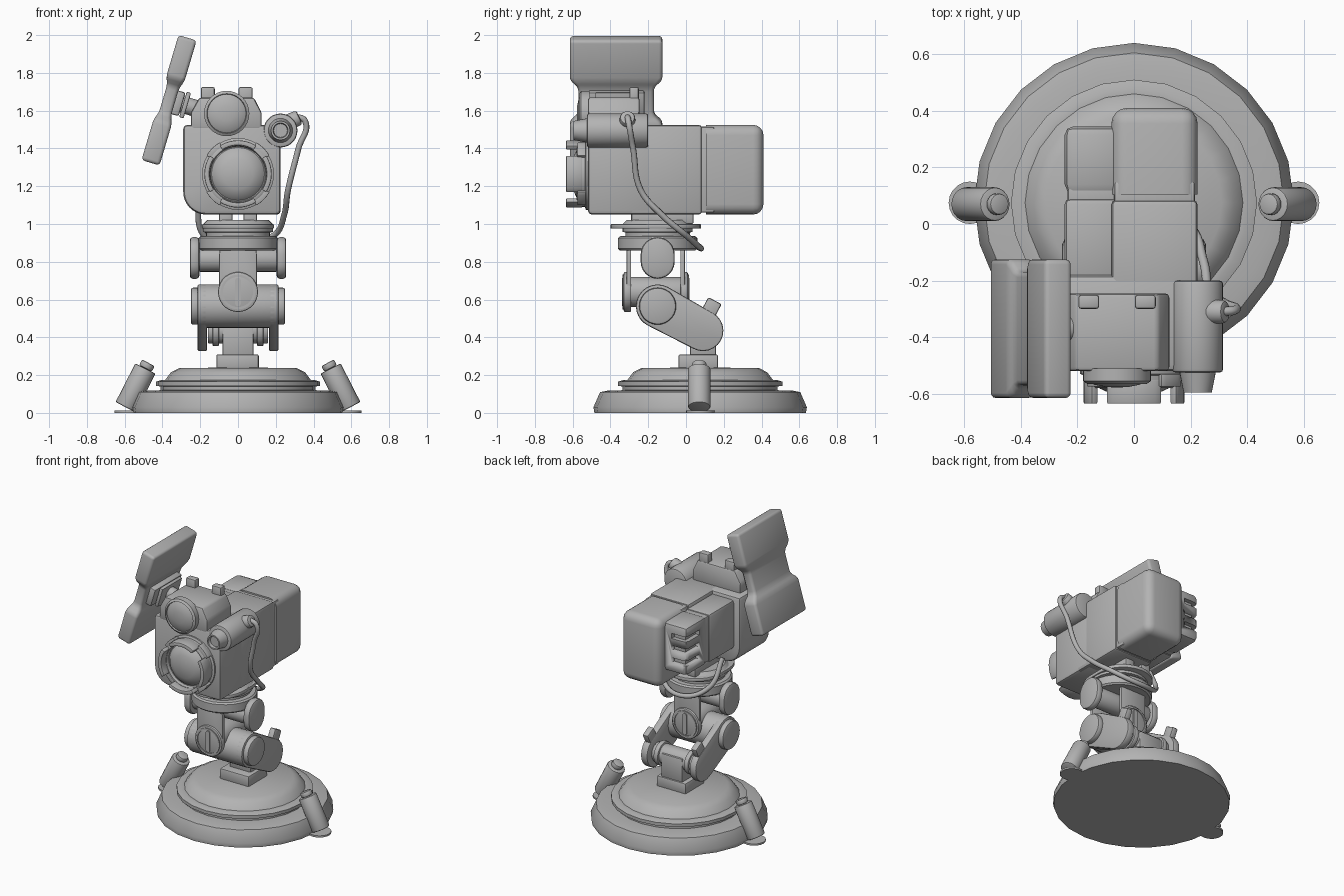
import bpy, bmesh, math
from mathutils import Vector, Matrix

if "Cube" in bpy.data.objects:
    bpy.data.objects.remove(bpy.data.objects["Cube"])

GREY = (0.45, 0.45, 0.45, 1)
mat = bpy.data.materials.new("plain grey")
mat.use_nodes = True
mat.diffuse_color = GREY
mat.node_tree.nodes["Principled BSDF"].inputs["Base Color"].default_value = GREY


def activate(obj):
    bpy.ops.object.select_all(action='DESELECT')
    obj.select_set(True)
    bpy.context.view_layer.objects.active = obj


def finish(name, bm, bevel=0, angle=35, segs=2, keep=None, matrix=None):
    """Bevel the sharp edges, then turn the bmesh into a shaded object."""
    bmesh.ops.recalc_face_normals(bm, faces=bm.faces)
    if bevel:
        edges = [e for e in bm.edges if e.calc_face_angle(0) > math.radians(angle)
                 and not (keep and keep(e))]
        bmesh.ops.bevel(bm, geom=edges, offset=bevel, segments=segs,
                        profile=0.5, affect='EDGES', clamp_overlap=True)
    if matrix:
        bm.transform(matrix)
    mesh = bpy.data.meshes.new(name)
    bm.to_mesh(mesh)
    bm.free()
    mesh.materials.append(mat)
    obj = bpy.data.objects.new(name, mesh)
    bpy.context.collection.objects.link(obj)
    activate(obj)
    bpy.ops.object.shade_smooth_by_angle(angle=math.radians(40))
    return obj


def box(name, x, y, z, bevel=0.01, tilt=None, **kw):
    """Box from ranges; tilt = (angle, axis) about its own centre."""
    c = Vector((sum(x) / 2, sum(y) / 2, sum(z) / 2))
    size = (x[1] - x[0], y[1] - y[0], z[1] - z[0], 1)
    bm = bmesh.new()
    bmesh.ops.create_cube(bm, size=1, matrix=Matrix.Diagonal(size))
    m = Matrix.Translation(c)
    if tilt:
        m = m @ Matrix.Rotation(math.radians(tilt[0]), 4, tilt[1])
    return finish(name, bm, bevel, matrix=m, **kw)


def prism(name, pts, axis, lo, hi, bevel=0.01, **kw):
    """Extrude a flat outline along one axis."""
    place = {'x': lambda a, b, h: (h, a, b), 'y': lambda a, b, h: (a, h, b),
             'z': lambda a, b, h: (a, b, h)}[axis]
    bm = bmesh.new()
    ends = [[bm.verts.new(place(a, b, h)) for a, b in pts] for h in (lo, hi)]
    for ring in ends:
        bm.faces.new(ring)
    for i in range(len(pts)):
        j = (i + 1) % len(pts)
        bm.faces.new((ends[0][i], ends[0][j], ends[1][j], ends[1][i]))
    return finish(name, bm, bevel, **kw)


def lathe(name, prof, origin, axis=(0, 0, 1), seg=28, bevel=0):
    """Turn a (radius, height) profile about an axis."""
    bm = bmesh.new()
    vs = [bm.verts.new((r, 0, h)) for r, h in prof]
    es = [bm.edges.new(p) for p in zip(vs, vs[1:])]
    bmesh.ops.spin(bm, geom=vs + es, cent=(0, 0, 0), axis=(0, 0, 1),
                   angle=math.tau, steps=seg, use_merge=True)
    bmesh.ops.remove_doubles(bm, verts=bm.verts, dist=0.0001)
    axis = Vector(axis)
    rot = Matrix() if axis.z == 1 else axis.to_track_quat('Z', 'Y').to_matrix().to_4x4()
    return finish(name, bm, bevel, matrix=Matrix.Translation(origin) @ rot)


def cyl(name, p0, p1, r0, r1=None, bevel=0.008, seg=28):
    d = Vector(p1) - Vector(p0)
    prof = [(0, 0), (r0, 0), (r1 or r0, d.length), (0, d.length)]
    return lathe(name, prof, p0, d.normalized(), seg, bevel)


def arc(c, r, a0, a1, n=12):
    return [(c[0] + r * math.cos(math.radians(a0 + (a1 - a0) * i / n)),
             c[1] + r * math.sin(math.radians(a0 + (a1 - a0) * i / n))) for i in range(n + 1)]


def capsule(c0, c1, r0, r1):
    a = math.degrees(math.atan2(c1[1] - c0[1], c1[0] - c0[0]))
    return arc(c0, r0, a + 90, a + 270) + arc(c1, r1, a - 90, a + 90)


# Round base with stepped rim and dome
lathe("base", [(0, 0), (.56, 0), (.565, .03), (.53, .11), (.49, .118), (.41, .12), (.41, .14),
               (.435, .143), (.435, .165), (.405, .175), (.385, .175), (.355, .215),
               (.31, .238), (0, .24)], (0, .075, 0), seg=24)
box("pedestal", (-.115, .11), (-.04, .17), (.23, .31))
box("pedestal_column", (-.083, .083), (.02, .16), (.3, .47))

# Side feet
for s, side in ((1, "left"), (-1, "right")):
    cyl(side + "_foot_pad", (s * .58, .075, 0), (s * .58, .075, .012), .075, bevel=0, seg=20)
    cyl(side + "_foot_tube", (s * .595, .07, .03), (s * .49, .07, .235), .06, seg=20)
    cyl(side + "_foot_cap", (s * .49, .07, .235), (s * .474, .07, .265), .038, seg=20)

# Lower arm: two side links between two cross barrels
LOW, ELBOW = (.09, .435), (-.15, .565)
cyl("lower_barrel", (-.16, *LOW), (.16, *LOW), .068)
cyl("elbow_barrel", (-.2, *ELBOW), (.2, *ELBOW), .115)
for s, side in ((1, "left"), (-1, "right")):
    prism(side + "_lower_link", capsule(ELBOW, LOW, .115, .108), 'x', s * .163, s * .215)
    cyl(side + "_elbow_cap", (s * .2, *ELBOW), (s * .25, *ELBOW), .098, bevel=.012)
    cyl(side + "_barrel_ring", (s * .1, *LOW), (s * .135, *LOW), .082)
    box(side + "_link_tab", sorted((s * .165, s * .21)), (.09, .17), (.5, .6), tilt=(-28, 'X'))

# Upper arm: front and rear plates with slotted pivots
cyl("pivot_shaft", (0, -.3, .64), (0, 0, .64), .08)
for y0, y1, side in ((-.29, -.315, "front"), (-.03, -.005, "rear")):
    out = .015 if y1 > y0 else -.015
    prism(side + "_upper_plate", capsule((0, .64), (0, .835), .1, .1), 'y', y0, y1, .006)
    cyl(side + "_pivot_cap", (0, y0, .64), (0, y1 + out, .64), .106)
    lathe(side + "_pivot_ring", [(.08, 0), (.08, .007), (.092, .007), (.092, 0)],
          (0, y1 + out, .64), (0, out / .015, 0))
    prism(side + "_pivot_slot", capsule((0, .58), (0, .7), .015, .015), 'y',
          y1, y1 + out * 1.5, 0)

# Shoulder cross barrel
cyl("shoulder_barrel", (-.21, -.15, .815), (.21, -.15, .815), .068)
for s, side in ((1, "left"), (-1, "right")):
    prism(side + "_shoulder_cap", capsule((-.15, .8), (-.15, .84), .09, .09),
          'x', s * .205, s * .255, .015)

# Turntable under the body
lathe("turntable", [(0, .86), (.2, .86), (.21, .87), (.21, .925), (.2, .935), (.17, .937), (.17, .955),
                    (.185, .958), (.185, 1), (.165, 1.02), (0, 1.02)], (0, -.15, 0))
prism("turntable_plate", capsule((0, -.21), (0, -.11), .19, .19), 'z', .975, 1, .006)
for s, side in ((1, "left"), (-1, "right")):
    box(side + "_body_rail", sorted((s * .03, s * .1)), (-.29, .04), (1, 1.07))

# Body: wide front housing, long main case, rear case behind a seam
prism("front_housing", [(.225, 1.05), (.225, 1.525), (-.29, 1.525)]
      + arc((-.17, 1.17), .12, 180, 270, 8), 'y', -.52, -.18, .022)
box("main_case", (-.08, .225), (-.3, .085), (1.05, 1.525), .018)
box("case_seam", (-.07, .215), (.05, .15), (1.06, 1.515))
box("rear_case", (-.08, .225), (.105, .41), (1.05, 1.525), .055, segs=4,
    keep=lambda e: all(v.co.y < 0 for v in e.verts))

# Side pod with three wrapped vent slots
box("pod_front", (-.245, -.05), (-.2, .09), (1.16, 1.5), .02)
box("pod_seam", (-.235, -.05), (.05, .15), (1.17, 1.49))
pod = box("pod_rear", (-.245, -.05), (.11, .345), (1.16, 1.5), .03)
L_SLOT = [(-.3, .4), (-.13, .4), (-.13, .315), (-.215, .315), (-.215, .2), (-.3, .2)]
for z in (1.25, 1.335, 1.42):
    cutter = prism("slot_cutter", L_SLOT, 'z', z - .018, z + .018, 0)
    cutter.hide_render = True
    mod = pod.modifiers.new("slot", 'BOOLEAN')
    mod.operation, mod.object, mod.solver = 'DIFFERENCE', cutter, 'EXACT'
    activate(pod)
    bpy.ops.object.modifier_apply(modifier=mod.name)
    bpy.data.objects.remove(cutter)

# Main lens with a four-part guard
FRONT = (0, -1, 0)
lathe("main_lens_tube", [(0, 0), (.19, 0), (.19, .02), (.175, .025), (.175, .06), (.16, .07),
                         (.15, .07), (.145, .05), (.14, .05), (.12, .072), (.08, .09),
                         (0, .1)], (0, -.51, 1.265), FRONT, 36)
for i in range(4):
    a = i * 90
    prism("lens_guard_%d" % (i + 1), arc((0, 1.265), .178, a - 33, a + 33, 8)
          + arc((0, 1.265), .152, a + 33, a - 33, 8), 'y', -.55, -.635, .005)
    prism("lens_rim_%d" % (i + 1), arc((0, 1.265), .193, a + 30, a + 60, 5)
          + arc((0, 1.265), .155, a + 60, a + 30, 5), 'y', -.53, -.575, .004)

# Sight block on top with its small lens
prism("sight_block", [(-.25, 1.5), (-.25, 1.59), (-.205, 1.67), (.085, 1.67),
                      (.125, 1.59), (.125, 1.5)], 'y', -.52, -.245, .015, angle=20)
for x in (-.16, .04):
    box("sight_button", (x - .037, x + .037), (-.3, -.25), (1.64, 1.725))
lathe("sight_lens", [(0, 0), (.12, 0), (.12, .045), (.105, .055), (.102, .045),
                     (.08, .058), (.04, .066), (0, .068)], (-.06, -.51, 1.585), FRONT, 32)

# Side lamp
cyl("lamp_tube", (.225, -.2, 1.495), (.225, -.525, 1.495), .09, bevel=.012)
lathe("lamp_nose", [(0, 0), (.065, 0), (.05, .075), (.04, .075), (.036, .055), (0, .055)],
      (.225, -.52, 1.495), FRONT)
cyl("cable_socket", (.25, -.31, 1.53), (.325, -.31, 1.565), .045, .04, bevel=.012)

# Cable looping from the lamp behind the turntable to the far side
curve = bpy.data.curves.new("cable", 'CURVE')
curve.dimensions = '3D'
curve.bevel_depth, curve.bevel_resolution, curve.resolution_u = .016, 2, 8
PATH = [(.3, -.31, 1.57), (.355, -.305, 1.545), (.32, -.28, 1.4), (.265, -.24, 1.18),
        (.245, -.13, 1.05), (.19, 0, .94), (0, .08, .87), (-.18, 0, .94), (-.215, -.1, 1.12)]
spline = curve.splines.new('BEZIER')
spline.bezier_points.add(len(PATH) - 1)
for point, co in zip(spline.bezier_points, PATH):
    point.co = co
    point.handle_left_type = point.handle_right_type = 'AUTO'
curve.materials.append(mat)
cable = bpy.data.objects.new("cable", curve)
bpy.context.collection.objects.link(cable)
activate(cable)
bpy.ops.object.convert(target='MESH')

# Tilted side screen, thick at both ends with a narrow waist
TILT = 16.5
bm = bmesh.new()
rings = []
for u, w, t in ((-.345, .245, .05), (-.12, .245, .05), (-.075, .2, .033),
                (.075, .2, .033), (.12, .245, .05), (.345, .245, .05)):
    rings.append([bm.verts.new((a * t, b * w, u)) for a, b in ((-1, -1), (1, -1), (1, 1), (-1, 1))])
for lower, upper in zip(rings, rings[1:]):
    for i in range(4):
        j = (i + 1) % 4
        bm.faces.new((lower[i], lower[j], upper[j], upper[i]))
bm.faces.new(rings[0])
bm.faces.new(rings[-1])
finish("screen_panel", bm, .018, angle=15, segs=3, matrix=Matrix.Translation((-.365, -.37, 1.655))
       @ Matrix.Rotation(math.radians(TILT), 4, 'Y'))

# Screen mount
box("mount_plate", (-.345, -.295), (-.52, -.22), (1.575, 1.705), tilt=(TILT, 'Y'))
box("mount_flange", (-.292, -.268), (-.48, -.26), (1.56, 1.7), .006, tilt=(TILT, 'Y'))
cyl("mount_pin", (-.3, -.37, 1.635), (-.2, -.37, 1.605), .045)
